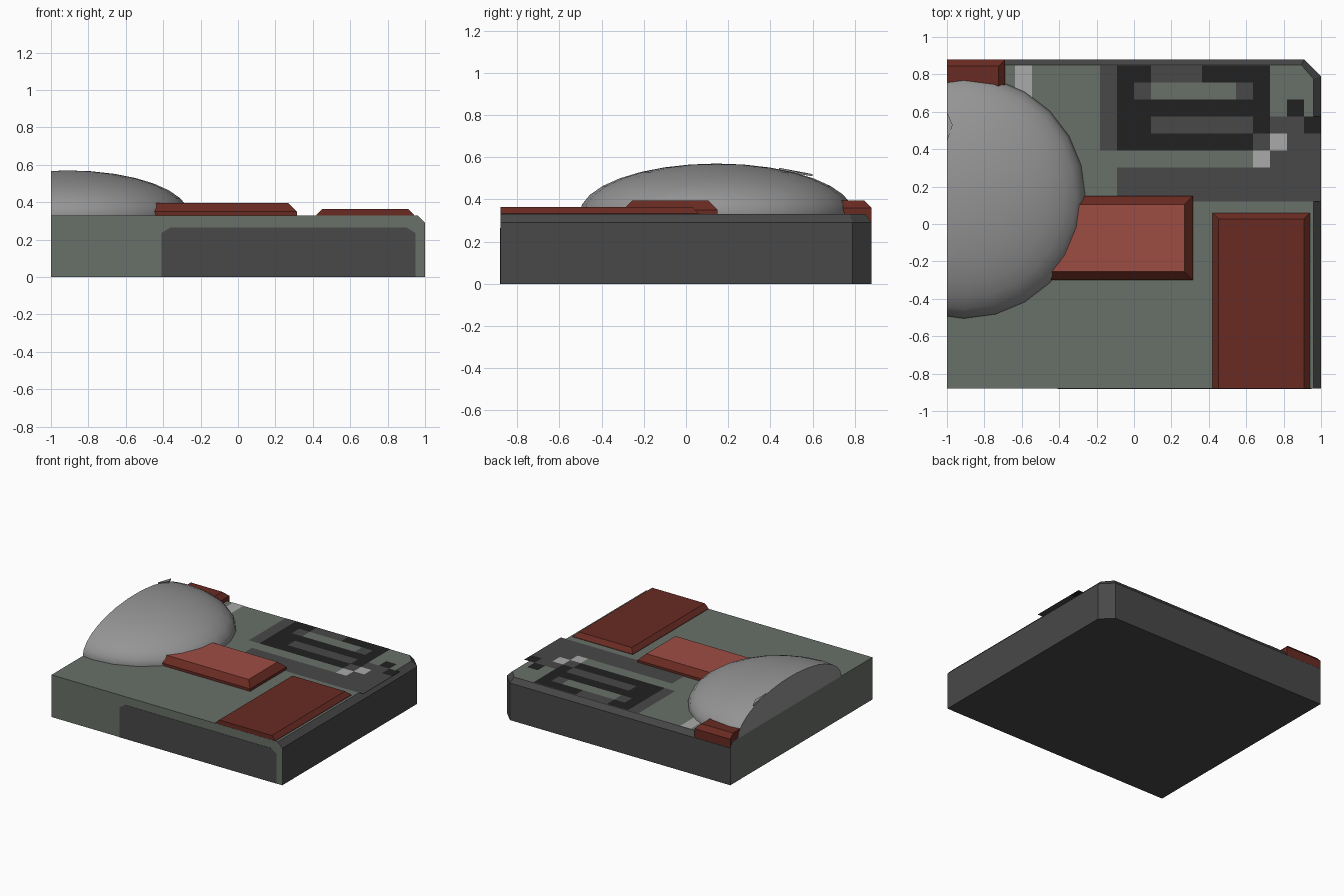
import bpy, bmesh
from mathutils import Vector

if "Cube" in bpy.data.objects:
    bpy.data.objects.remove(bpy.data.objects["Cube"])

def material(name, rgb):
    m = bpy.data.materials.new(name)
    m.diffuse_color = (*rgb, 1)
    m.use_nodes = True
    m.node_tree.nodes["Principled BSDF"].inputs["Base Color"].default_value = m.diffuse_color
    return m

GREEN = material("grey_green", (0.14, 0.16, 0.14))
DARK = material("dark_grey", (0.065, 0.065, 0.065))
BLACK = material("black", (0.015, 0.015, 0.015))
LIGHT = material("light_grey", (0.4, 0.4, 0.4))
RED = material("bright_red", (0.34, 0.075, 0.055))
MAROON = material("dark_red", (0.14, 0.024, 0.016))
DOME = material("dome_grey", (0.3, 0.3, 0.3))

def add_object(name, bm, mats):
    me = bpy.data.meshes.new(name)
    bm.to_mesh(me)
    bm.free()
    for m in mats:
        me.materials.append(m)
    ob = bpy.data.objects.new(name, me)
    bpy.context.collection.objects.link(ob)
    return ob

def loft(name, loops, mats, paint=None):
    """Capped solid through stacked point loops."""
    bm = bmesh.new()
    rings = [[bm.verts.new(p) for p in lp] for lp in loops]
    n = len(rings[0])
    for a, b in zip(rings, rings[1:]):
        for i in range(n):
            j = (i + 1) % n
            bm.faces.new((a[i], a[j], b[j], b[i]))
    bm.faces.new(rings[0][::-1])
    bm.faces.new(rings[-1])
    bmesh.ops.recalc_face_normals(bm, faces=bm.faces)
    if paint:
        for f in bm.faces:
            f.material_index = paint(f)
    return add_object(name, bm, mats)

# Base block, chamfered along the right and back edges
outer = [(-1, -.88), (1, -.88), (1, .79), (.91, .88), (-1, .88)]
inner = [(-1, -.88), (.96, -.88), (.96, .775), (.895, .85), (-1, .85)]
loft("base_block",
     [[(x, y, 0) for x, y in outer], [(x, y, .29) for x, y in outer],
      [(x, y, .33) for x, y in inner]], [GREEN, DARK],
     lambda f: 0 if f.normal.z > .95 or f.normal.y < -.9 or f.normal.x < -.9 else 1)

# Dark front panel with clipped upper corners
panel = [(-.41, 0), (.95, 0), (.95, .235), (.90, .265), (-.36, .265), (-.41, .235)]
loft("front_panel", [[(x, y, z) for x, z in panel] for y in (-.882, -.87)], [DARK])

# Raised red slabs with bevelled tops; insets are left, right, front, back
def slab(name, x0, x1, y0, y1, top, bevel, insets, mat):
    l, r, f, b = (bevel * k for k in insets)
    rect = [(x0, y0), (x1, y0), (x1, y1), (x0, y1)]
    cap = [(x0 + l, y0 + f), (x1 - r, y0 + f), (x1 - r, y1 - b), (x0 + l, y1 - b)]
    loft(name, [[(x, y, .001) for x, y in rect], [(x, y, top - bevel) for x, y in rect],
                [(x, y, top) for x, y in cap]], [mat, MAROON],
         lambda p: 0 if p.normal.z > .95 else 1)

slab("front_right_slab", .42, .94, -.879, .06, .365, .032, (1, 1, 0, 1), MAROON)
slab("middle_slab", -.999, .315, -.30, .15, .395, .045, (0, 1, 1, 1), RED)
slab("back_left_slab", -.999, -.69, .34, .879, .395, .035, (0, 1, 1, 1), MAROON)

# Low dome, cut flush with the left side and the top of the base
bm = bmesh.new()
bmesh.ops.create_uvsphere(bm, u_segments=24, v_segments=16, radius=1)
for v in bm.verts:
    v.co = Vector((v.co.x * .65 - .91, v.co.y * .65 + .145, v.co.z * .24 + .33))
for co, no in (((0, 0, .325), (0, 0, -1)), ((-1, 0, 0), (-1, 0, 0))):
    res = bmesh.ops.bisect_plane(bm, geom=bm.verts[:] + bm.edges[:] + bm.faces[:],
                                 plane_co=co, plane_no=no, clear_outer=True)
    cut = [e for e in res["geom_cut"] if isinstance(e, bmesh.types.BMEdge)]
    bmesh.ops.holes_fill(bm, edges=cut, sides=0)
bmesh.ops.recalc_face_normals(bm, faces=bm.faces)
dome = add_object("dome", bm, [DOME])
bpy.context.view_layer.objects.active = dome
dome.select_set(True)
bpy.ops.object.shade_smooth_by_angle(angle=.7)

# Small sliver standing proud of the dome
loft("dome_sliver", [[(-1, .44, z + .02), (-.97, .53, z), (-1, .60, z - .01)]
                     for z in (.52, .53)], [DOME])

# Flat square-cell pattern on the top: d dark, b black, l light
rows = [".l....dbbdddbbbb...",
        ".l....dbd.....db...",
        "......dbbbbbbbbb.b.",
        "......dbbddddddbddb",
        "......dbbbbbbbbdldd",
        "...............lddd",
        ".......dddddddddddd",
        ".......dddddddddddd"]
S = 1 / 11
for key, mat, name in (("d", DARK, "dark_cells"), ("b", BLACK, "black_cells"),
                       ("l", LIGHT, "light_cells")):
    bm = bmesh.new()
    for r, row in enumerate(rows):
        for c, ch in enumerate(row):
            if ch == key:
                x, y = 1 - (len(row) - c) * S, .848 - (r + 1) * S
                bm.faces.new([bm.verts.new((x + i * S, y + j * S, .333))
                              for i, j in ((0, 0), (1, 0), (1, 1), (0, 1))])
    bmesh.ops.remove_doubles(bm, verts=bm.verts, dist=.001)
    add_object(name, bm, [mat])
